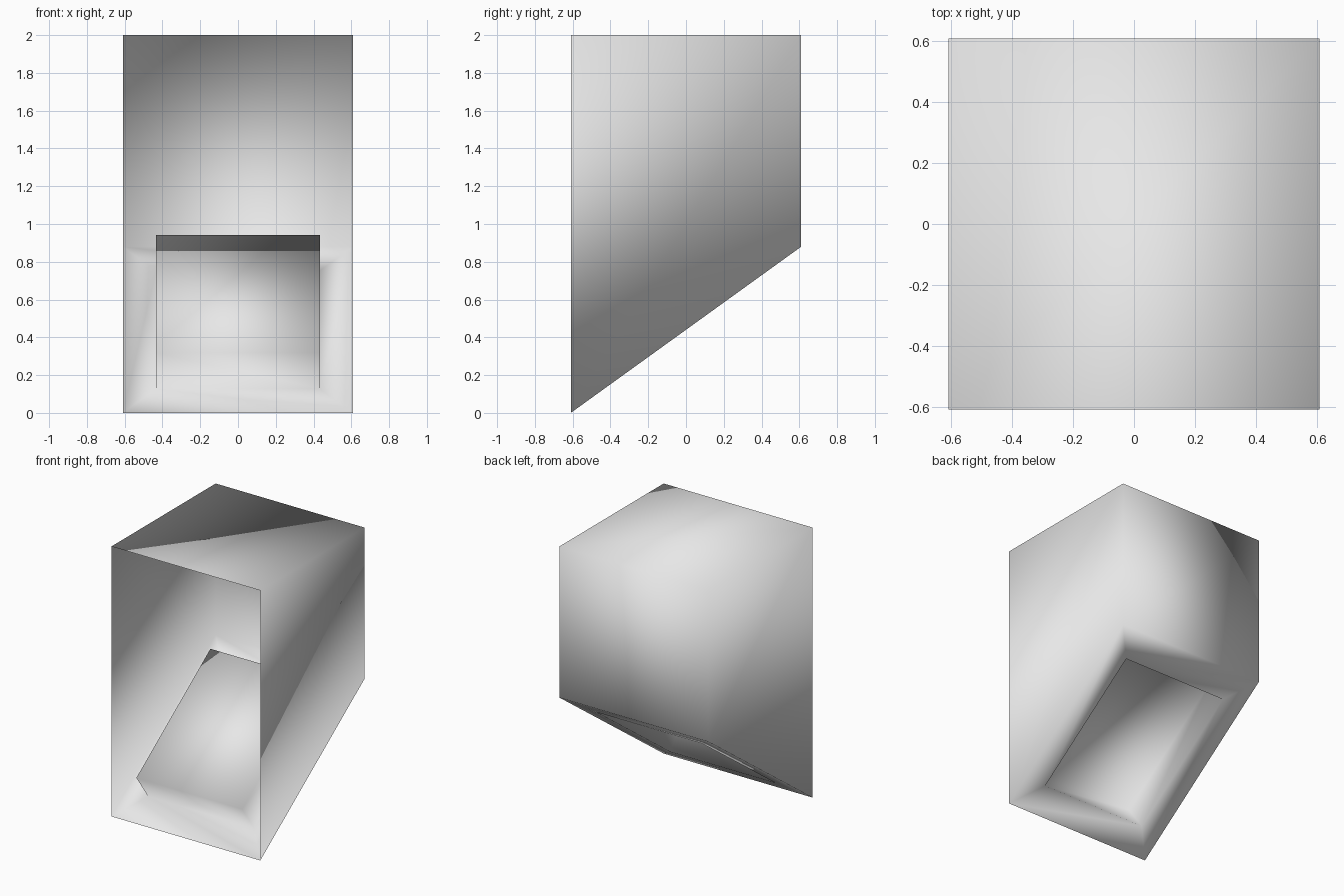
import bpy
import bmesh
from mathutils import Vector

cube = bpy.data.objects.get("Cube")
if cube:
    bpy.data.objects.remove(cube, do_unlink=True)

HALF = 0.61       # half width and half depth of the hood
TOP = 2.0
BACK_Z = 0.88     # height of the slanted floor at the back
PANEL = 0.71      # panel size relative to the floor
RAISE = 0.235     # how far the panel is pushed into the hood

grey = bpy.data.materials.new("light_grey")
grey.use_nodes = True
grey.diffuse_color = (0.8, 0.8, 0.8, 1)
grey.node_tree.nodes["Principled BSDF"].inputs["Base Color"].default_value = grey.diffuse_color

bm = bmesh.new()


def ring(points):
    return [bm.verts.new(p) for p in points]


def bridge(a, b, sides):
    """Join two four-point rings along the given sides."""
    for i in sides:
        j = (i + 1) % 4
        bm.faces.new((a[i], a[j], b[j], b[i]))


# Hood shell: sides, back and top, with the front left open
corners = [(-HALF, -HALF), (HALF, -HALF), (HALF, HALF), (-HALF, HALF)]
floor_pts = [Vector((x, y, BACK_Z if y > 0 else 0)) for x, y in corners]
floor = ring(floor_pts)
roof = ring([(x, y, TOP) for x, y in corners])
bridge(floor, roof, (1, 2, 3))
bm.faces.new(roof)

# Slanted floor with a square panel pushed inward along its normal
centre = sum(floor_pts, Vector()) / 4
normal = Vector((0, -BACK_Z, 2 * HALF)).normalized()
rim_pts = [centre + (p - centre) * PANEL for p in floor_pts]
rim = ring(rim_pts)
panel = ring([p + normal * RAISE for p in rim_pts])
bridge(rim, floor, range(4))
bridge(panel, rim, range(4))
bm.faces.new(reversed(panel))

# Consistent outward normals, judged from the roof
bmesh.ops.recalc_face_normals(bm, faces=bm.faces)
bm.normal_update()
if max(bm.faces, key=lambda f: f.calc_center_median().z).normal.z < 0:
    bmesh.ops.reverse_faces(bm, faces=bm.faces)
for face in bm.faces:
    face.smooth = True

mesh = bpy.data.meshes.new("open_hood")
bm.to_mesh(mesh)
bm.free()
mesh.materials.append(grey)
hood = bpy.data.objects.new("open_hood", mesh)
bpy.context.collection.objects.link(hood)
